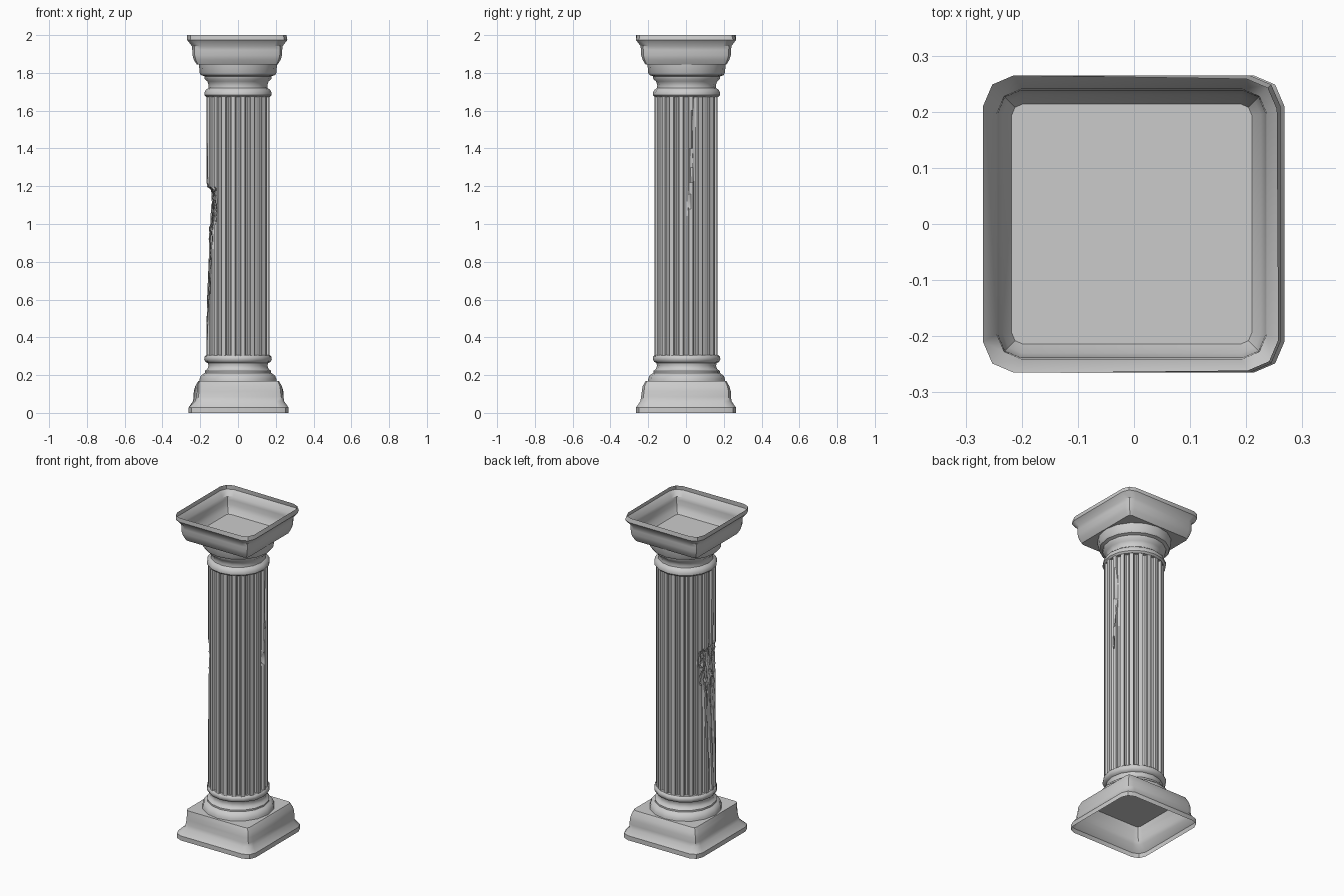
import bpy, bmesh, math, random

if "Cube" in bpy.data.objects:
    bpy.data.objects.remove(bpy.data.objects["Cube"])
random.seed(4)


def finish(name, bm, angle=35):
    bmesh.ops.recalc_face_normals(bm, faces=bm.faces)
    me = bpy.data.meshes.new(name)
    bm.to_mesh(me)
    bm.free()
    ob = bpy.data.objects.new(name, me)
    bpy.context.collection.objects.link(ob)
    bpy.ops.object.select_all(action='DESELECT')
    ob.select_set(True)
    bpy.context.view_layer.objects.active = ob
    bpy.ops.object.shade_smooth_by_angle(angle=math.radians(angle))
    return ob


def bridge(bm, rings):
    for a, b in zip(rings, rings[1:]):
        n = len(a)
        for i in range(n):
            bm.faces.new((a[i], a[(i + 1) % n], b[(i + 1) % n], b[i]))


def square_shell(name, profile, cx, chips):
    """Hollow moulded square tray; profile rows are (z, half width, corner cut)."""
    bm = bmesh.new()
    rings = []
    for z, h, c in profile:
        quarter = [(h, h - c), (h - .3 * c, h - .3 * c), (h - c, h)]
        ring = []
        for k in range(4):
            co, si = [(1, 0), (0, 1), (-1, 0), (0, -1)][k]
            s = chips.get((k, round(z, 3)), 1)
            for x, y in quarter:
                ring.append(bm.verts.new((cx + s * (x * co - y * si), s * (x * si + y * co), z)))
        rings.append(ring)
    bridge(bm, rings)
    bm.faces.new(rings[-1])
    return finish(name, bm)


def lathe(name, profile, sides=16):
    """Round moulding with closed ends; profile rows are (radius, z)."""
    bm = bmesh.new()
    rings = [[bm.verts.new((r * math.cos(math.tau * i / sides),
                            r * math.sin(math.tau * i / sides) + .003, z))
              for i in range(sides)] for r, z in profile]
    bridge(bm, rings)
    bm.faces.new(rings[0])
    bm.faces.new(rings[-1])
    return finish(name, bm, 40)


# Square blocks: hollow, open away from the shaft, slightly chipped corners
block = [(0, .265, .055), (.028, .265, .055), (.062, .241, .045), (.085, .238, .04),
         (.115, .237, .04), (.14, .23, .035), (.168, .214, .02)]
square_shell("base_plinth", block, .003, {(2, .062): .96, (2, .085): .94, (2, .115): .93,
                                          (2, .14): .95, (3, .115): .985})
cap_block = [(2 - z * .93, h, c) for z, h, c in block]
square_shell("capital_block", cap_block, -.004, {(0, 2): .975, (3, 2): .985})

# Round mouldings at both ends
lathe("base_moulding", [(.205, .166), (.203, .18), (.196, .198), (.184, .206), (.176, .212),
                        (.176, .222), (.162, .232), (.156, .25), (.16, .264), (.172, .27),
                        (.179, .284), (.177, .298), (.168, .306), (.14, .306)])
lathe("capital_moulding", [(.14, 1.672), (.168, 1.672), (.178, 1.682), (.178, 1.695),
                           (.17, 1.71), (.157, 1.72), (.155, 1.735), (.162, 1.755),
                           (.176, 1.768), (.178, 1.782), (.196, 1.788), (.203, 1.80),
                           (.207, 1.846)])

# Fluted shaft with a broken patch on the left side and a thin crack on the right
FLUTES = 20
LIMIT = [(.3, .17), (.8, .15), (.985, .142), (1.0, .134), (1.1, .127), (1.18, .131),
         (1.195, .158), (1.22, .163), (1.68, .17)]
SECTION = [(-.5, .168), (-.28, .168), (-.25, .155), (-.1, .149), (.1, .149),
           (.25, .155), (.28, .168)]


def limit_at(z):
    for (z0, f0), (z1, f1) in zip(LIMIT, LIMIT[1:]):
        if z <= z1:
            return f0 + (f1 - f0) * (z - z0) / (z1 - z0)
    return .17


def shaft_radius(a, r, z):
    c = math.cos(a - math.radians(187))
    if c > .3:
        f = limit_at(z)
        if .8 < z < 1.19 and f < .15:
            f += random.uniform(-.006, .006)
        r = min(r, f / c)
    crack = .01 + .045 * (z - 1.05) / .63
    if z > 1.05 and math.cos(a) > 0 and abs(r * math.sin(a) - crack) < .012 * (z - 1.0):
        r = min(r, .15)
    return r


heights = [.302, .4, .5, .6, .7, .8, .86, .92, .96, .985]
heights += [1.0 + .02 * i for i in range(10)] + [1.197, 1.22, 1.3, 1.4, 1.5, 1.6, 1.676]
bm = bmesh.new()
rings = []
for z in heights:
    ring = []
    for k in range(FLUTES):
        for t, r in SECTION:
            a = math.tau * (k + t) / FLUTES
            q = shaft_radius(a, r, z)
            ring.append(bm.verts.new((q * math.cos(a), q * math.sin(a), z)))
    rings.append(ring)
bridge(bm, rings)
finish("fluted_shaft", bm, 30)
